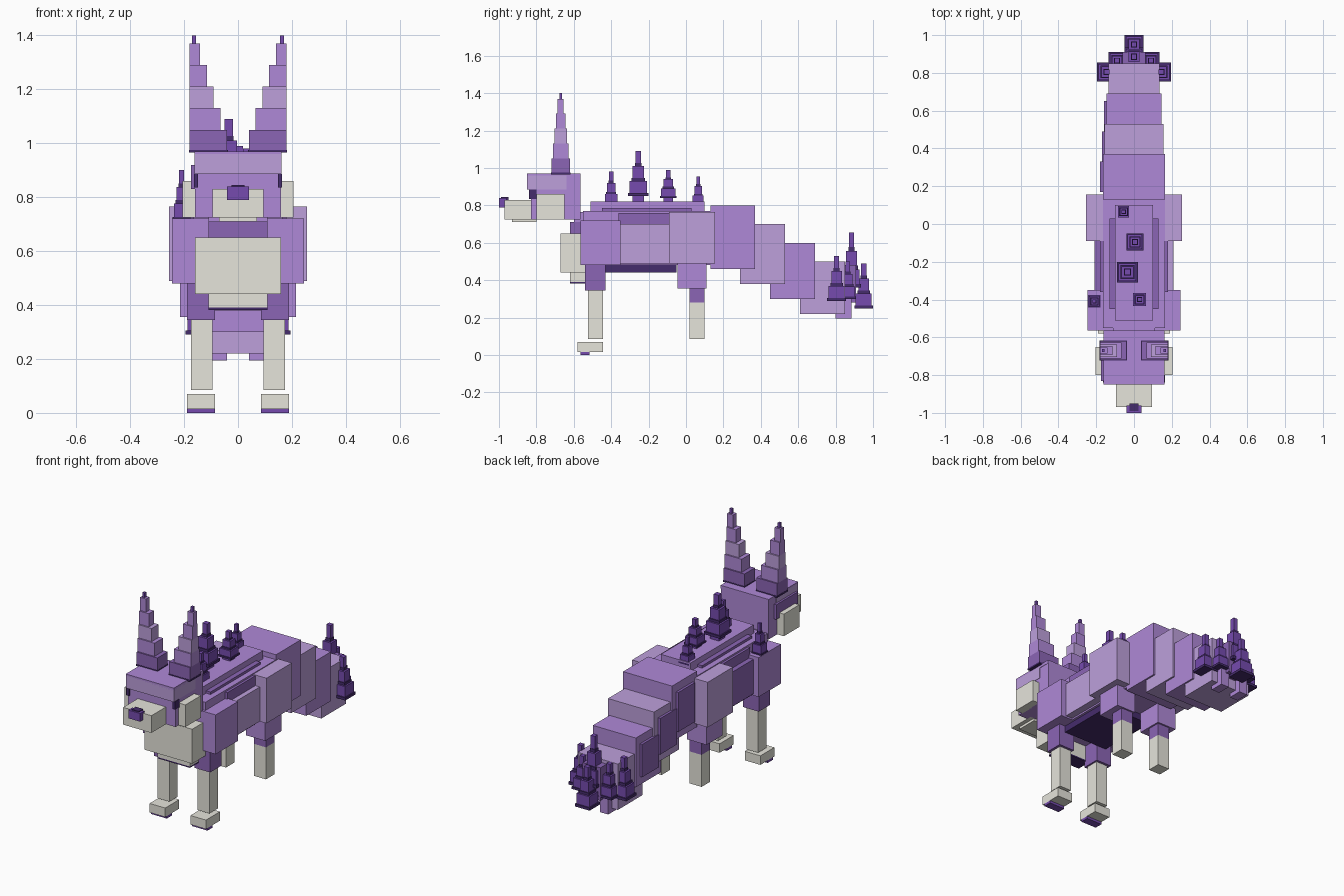
import bpy
import bmesh

cube = bpy.data.objects.get("Cube")
if cube:
    bpy.data.objects.remove(cube, do_unlink=True)


def material(name, red, green, blue):
    colour = (red, green, blue, 1)
    mat = bpy.data.materials.new(name)
    mat.use_nodes = True
    mat.diffuse_color = colour
    shader = mat.node_tree.nodes["Principled BSDF"]
    shader.inputs["Base Color"].default_value = colour
    return mat


CREAM = material("cream", .79, .78, .71)
LIGHT = material("light purple", .51, .35, .71)
MEDIUM = material("medium purple", .43, .25, .68)
DEEP = material("deep purple", .26, .13, .46)
VIOLET = material("crystal violet", .18, .07, .43)
DARK = material("dark violet", .06, .025, .15)


def box(name, mat, x, y, z):
    """Box from the low and high limit on each axis."""
    limits = (x, y, z)
    bm = bmesh.new()
    bmesh.ops.create_cube(bm, size=1)
    for vert in bm.verts:
        vert.co = [high if along > 0 else low for along, (low, high) in zip(vert.co, limits)]
    mesh = bpy.data.meshes.new(name)
    bm.to_mesh(mesh)
    bm.free()
    mesh.materials.append(mat)
    obj = bpy.data.objects.new(name, mesh)
    bpy.context.collection.objects.link(obj)


def middle(name, mat, half, y, z):
    """Box centred on the midline, given its half width."""
    box(name, mat, (-half, half), y, z)


def pair(name, mat, x, y, z):
    """The same box on the left and on the right."""
    inner, outer = x
    box("left_" + name, mat, (inner, outer), y, z)
    box("right_" + name, mat, (-outer, -inner), y, z)


def around(centre, radius):
    return (centre - radius, centre + radius)


def crystal(name, x, y, bottom, top, radius):
    """Stepped spire: each violet tier stands on a thin, wider dark collar."""
    tiers = 3
    step = (top - bottom) / tiers
    for i in range(tiers):
        reach = radius * (1 - i / tiers)
        core = reach * .85
        low = bottom + i * step
        seam = low + step * .2
        box(f"{name}_collar_{i}", DARK, around(x, reach), around(y, reach), (low, seam))
        box(f"{name}_tier_{i}", VIOLET, around(x, core), around(y, core), (seam, low + step))


# Body
middle("body", MEDIUM, half=.165, y=(-.55, .14), z=(.48, .77))
middle("spine", MEDIUM, half=.1, y=(-.51, .1), z=(.76, .82))
middle("back_plate", DEEP, half=.13, y=(-.45, .03), z=(.76, .785))
middle("belly", DARK, half=.15, y=(-.43, -.05), z=(.44, .5))
box("left_flank", LIGHT, x=(.15, .21), y=(-.36, -.05), z=(.49, .7))
box("right_flank", DEEP, x=(-.21, -.15), y=(-.36, -.05), z=(.49, .7))
pair("upper_flank", DEEP, x=(.15, .18), y=(-.36, -.05), z=(.7, .76))

# Neck and chest
middle("neck", DEEP, half=.11, y=(-.62, -.5), z=(.62, .71))
middle("nape", MEDIUM, half=.11, y=(-.6, -.5), z=(.7, .765))
middle("chest_fur", CREAM, half=.16, y=(-.67, -.54), z=(.44, .65))
middle("lower_chest_fur", CREAM, half=.11, y=(-.62, -.53), z=(.39, .6))
middle("lower_chest_trim", DARK, half=.11, y=(-.62, -.53), z=(.382, .39))

# Front legs
pair("shoulder", MEDIUM, x=(.1, .245), y=(-.565, -.35), z=(.48, .72))
pair("front_upper_leg", DEEP, x=(.085, .19), y=(-.54, -.43), z=(.345, .5))
pair("front_lower_leg", CREAM, x=(.095, .175), y=(-.525, -.445), z=(.085, .36))
pair("front_foot", CREAM, x=(.085, .19), y=(-.58, -.445), z=(.015, .07))
pair("front_foot_pad", VIOLET, x=(.085, .19), y=(-.565, -.515), z=(0, .015))

# Rear legs
pair("thigh", LIGHT, x=(.1, .255), y=(-.09, .155), z=(.49, .765))
pair("rear_upper_leg", MEDIUM, x=(.085, .215), y=(-.045, .11), z=(.355, .5))
pair("rear_knee", DEEP, x=(.095, .175), y=(.02, .1), z=(.28, .37))
pair("rear_lower_leg", CREAM, x=(.095, .175), y=(.02, .1), z=(.085, .28))

# Head
middle("head", MEDIUM, half=.16, y=(-.83, -.565), z=(.725, .95))
middle("brow", LIGHT, half=.162, y=(-.85, -.64), z=(.885, .96))
middle("crown", MEDIUM, half=.162, y=(-.85, -.565), z=(.95, .97))
box("right_temple", DEEP, x=(-.175, -.15), y=(-.83, -.62), z=(.83, .92))
pair("cheek", CREAM, x=(.155, .205), y=(-.8, -.65), z=(.725, .86))
pair("eye", DARK, x=(.148, .164), y=(-.84, -.8), z=(.835, .885))
middle("muzzle", CREAM, half=.095, y=(-.97, -.8), z=(.725, .83))
middle("lower_jaw", CREAM, half=.07, y=(-.93, -.8), z=(.71, .74))
middle("nose", VIOLET, half=.04, y=(-1, -.96), z=(.79, .84))
middle("nose_bridge", DARK, half=.025, y=(-.99, -.95), z=(.82, .845))

# Ears: evenly narrowing tiers, flush with the outer edge up to the tip
ear_colours = (DEEP, MEDIUM, LIGHT, MEDIUM, MEDIUM, VIOLET)
for i, colour in enumerate(ear_colours):
    outer = .17 if colour == VIOLET else .18
    low = .97 + i * .08
    pair(f"ear_tier_{i}", colour, x=(outer - .14 + i * .025, outer),
         y=around(-.67, .05 - i * .0085), z=(low, min(low + .08, 1.4)))
pair("ear_collar", DARK, x=(.038, .182), y=around(-.67, .052), z=(.965, .975))

# Tail: overlapping blocks stepping down to the back
for i, colour in enumerate((MEDIUM, LIGHT, MEDIUM, LIGHT)):
    front = .13 + i * .16
    half = .165 - i * .01
    low, high = .46 - i * .08, .8 - i * .1
    middle(f"tail_block_{i}", colour, half, y=(front, front + .24), z=(low, high))
    if i < 3:
        box(f"right_tail_plate_{i}", DEEP, x=(-half - .015, -half),
            y=(front + .04, front + .2), z=(low + .05, high - .05))
middle("tail_tip", DEEP, half=.06, y=(.84, .91), z=(.28, .48))
pair("tail_root", MEDIUM, x=(.04, .095), y=(.8, .885), z=(.195, .36))

# Crystals along the back and on the right shoulder
crystal("front_back_crystal", x=.03, y=-.4, bottom=.8, top=.98, radius=.04)
crystal("tall_back_crystal", x=-.035, y=-.255, bottom=.85, top=1.09, radius=.055)
crystal("middle_back_crystal", x=.005, y=-.095, bottom=.84, top=.99, radius=.045)
crystal("rear_back_crystal", x=-.055, y=.065, bottom=.8, top=.955, radius=.035)
crystal("shoulder_crystal", x=-.21, y=-.41, bottom=.715, top=.9, radius=.033)
box("tall_crystal_root", VIOLET, around(-.035, .03), around(-.255, .03), z=(.8, .85))
box("middle_crystal_root", VIOLET, around(.005, .025), around(-.095, .025), z=(.8, .84))

# Crystal cluster on the tail tip
crystal("tail_top_crystal", x=0, y=.885, bottom=.36, top=.655, radius=.05)
crystal("tail_end_crystal", x=0, y=.95, bottom=.25, top=.49, radius=.05)
for side, sign in (("left", 1), ("right", -1)):
    crystal(side + "_tail_side_crystal", x=sign * .145, y=.805, bottom=.29, top=.53, radius=.05)
    crystal(side + "_tail_rear_crystal", x=sign * .09, y=.865, bottom=.3, top=.5, radius=.045)
